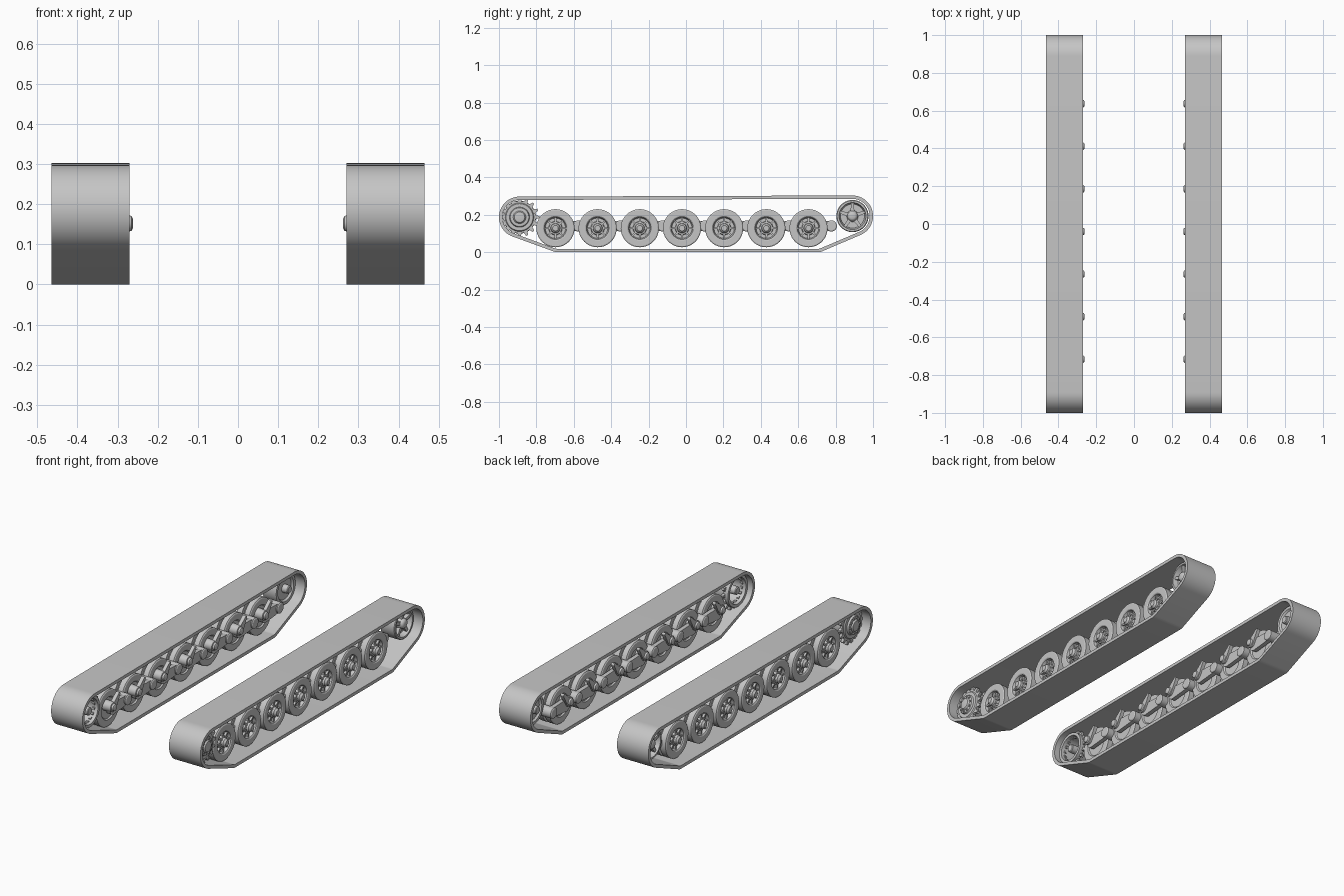
import bpy, bmesh
from math import sin, cos, pi, radians
from mathutils import Matrix, Vector
from mathutils.geometry import convex_hull_2d

cube = bpy.data.objects.get("Cube")
if cube:
    bpy.data.objects.remove(cube, do_unlink=True)

GREY = (0.56, 0.56, 0.56, 1)
metal = bpy.data.materials.new("light_grey_metal")
metal.use_nodes = True
metal.diffuse_color = GREY
metal.node_tree.nodes["Principled BSDF"].inputs["Base Color"].default_value = GREY
parts = []


def polar(r, a, cy=0, cz=0):
    return (cy + r * cos(a), cz + r * sin(a))


def loft(bm, rings, closed=False):
    """Bridge rings of (x, y, z) points, capping the ends unless closed."""
    rows = [[bm.verts.new(p) for p in ring] for ring in rings]
    n = len(rows[0])
    pairs = list(zip(rows, rows[1:])) + ([(rows[-1], rows[0])] if closed else [])
    for a, b in pairs:
        for i in range(n):
            j = (i + 1) % n
            bm.faces.new((a[i], a[j], b[j], b[i]))
    if not closed:
        bm.faces.new(rows[0])
        bm.faces.new(rows[-1])


def prism(bm, outline, x0, x1):
    loft(bm, [[(x, y, z) for y, z in outline] for x in (x0, x1)])


def lathe(bm, profile, n=40, cy=0, cz=0, closed=False):
    """Turn (x, radius) pairs around an axle along x."""
    loft(bm, [[(x, *polar(r, 2 * pi * i / n, cy, cz)) for i in range(n)]
              for x, r in profile], closed)


def hull(circles, n=20):
    pts = [Vector(polar(r, 2 * pi * i / n, y, z)) for y, z, r in circles for i in range(n)]
    return [pts[i] for i in convex_hull_2d(pts)]


def spokes(bm, count, r0, r1, w0, w1, x0, x1):
    for k in range(count):
        a = pi / 2 + 2 * pi * k / count
        d, t = Vector((cos(a), sin(a))), Vector((-sin(a), cos(a)))
        prism(bm, [d * r0 - t * w0, d * r1 - t * w1, d * r1 + t * w1, d * r0 + t * w0], x0, x1)


def bolts(bm, count, radius, size, x0, x1):
    for k in range(count):
        cy, cz = polar(radius, 2 * pi * k / count)
        lathe(bm, [(x0, size), (x1, size)], 8, cy, cz)


def place(name, bm, spots):
    """Put the part at each (y, z), on the left track and mirrored on the right."""
    bmesh.ops.recalc_face_normals(bm, faces=bm.faces)
    left = bpy.data.meshes.new("left_" + name)
    bm.to_mesh(left)
    bm.free()
    left.materials.append(metal)
    right = left.copy()
    right.name = "right_" + name
    right.transform(Matrix.Scale(-1, 4, (1, 0, 0)))
    right.flip_normals()
    for mesh in (left, right):
        for y, z in spots:
            ob = bpy.data.objects.new(mesh.name, mesh)
            ob.location = (0, y, z)
            bpy.context.collection.objects.link(ob)
            parts.append(ob)


SPROCKET, IDLER = (-0.89, 0.187), (0.89, 0.193)
WHEELS = [(-0.698 + 0.2255 * i, 0.128) for i in range(7)]

# Track belt: one tangent loop of arcs, with inner and outer skins
arcs = [(*SPROCKET, 0.11, 90, 250, 24), (-0.689, 0.05, 0.05, 250, 270, 4),
        (0.707, 0.05, 0.05, 270, 293, 4), (*IDLER, 0.11, 293, 450, 24)]


def belt_ring(x, inset):
    return [(x, *polar(r - inset, radians(a0 + (a1 - a0) * i / n), cy, cz))
            for cy, cz, r, a0, a1, n in arcs for i in range(n + 1)]


bm = bmesh.new()
loft(bm, [belt_ring(0.27, 0), belt_ring(0.465, 0),
          belt_ring(0.465, 0.018), belt_ring(0.27, 0.018)], closed=True)
place("track_belt", bm, [(0, 0)])

# Road wheels: twin tyres with a groove, recessed web, ribs, hub and bolts
bm = bmesh.new()
lathe(bm, [(0.325, 0.058), (0.318, 0.064), (0.318, 0.096), (0.322, 0.102), (0.352, 0.102),
           (0.352, 0.08), (0.368, 0.08), (0.368, 0.102), (0.402, 0.102), (0.406, 0.096),
           (0.406, 0.066), (0.402, 0.06), (0.385, 0.054)])
lathe(bm, [(0.38, 0.038), (0.398, 0.034), (0.4, 0.026), (0.412, 0.024),
           (0.416, 0.018), (0.422, 0.015)], 24)
spokes(bm, 8, 0.025, 0.058, 0.006, 0.004, 0.38, 0.397)
bolts(bm, 8, 0.03, 0.003, 0.395, 0.404)
place("road_wheel", bm, WHEELS)

# Drive sprocket: two toothed rings on a drum that is hollow on the inner side
bm = bmesh.new()
TEETH = 16
teeth = [polar(r, 2 * pi * (k + f) / TEETH) for k in range(TEETH)
         for r, f in ((0.086, -0.32), (0.106, -0.13), (0.106, 0.13), (0.086, 0.32))]
prism(bm, teeth, 0.396, 0.412)
drum = [(0.385, 0.0005), (0.385, 0.066), (0.3, 0.072), (0.3, 0.088), (0.318, 0.088),
        (0.322, 0.078), (0.41, 0.078), (0.418, 0.072), (0.418, 0.0005)]
lathe(bm, drum)
tooth_rim = [[(x, y * k, z * k) for y, z in teeth]
             for x, k in ((0.318, 1), (0.332, 1), (0.332, 0.75), (0.318, 0.75))]
loft(bm, tooth_rim, closed=True)
lathe(bm, [(0.415, 0.055), (0.428, 0.05), (0.43, 0.034), (0.438, 0.028), (0.44, 0.018)], 28)
bolts(bm, 10, 0.042, 0.005, 0.426, 0.435)
place("drive_sprocket", bm, [SPROCKET])

# Idler: dished rim with five spokes and a hub
bm = bmesh.new()
lathe(bm, [(0.335, 0.062), (0.325, 0.07), (0.325, 0.086), (0.41, 0.086),
           (0.414, 0.082), (0.414, 0.072), (0.385, 0.064)])
spokes(bm, 5, 0.015, 0.074, 0.011, 0.007, 0.38, 0.405)
lathe(bm, [(0.38, 0.032), (0.41, 0.027), (0.418, 0.022), (0.422, 0.014)], 24)
place("idler_wheel", bm, [IDLER])

# Swing arms: pivot tube, tapered arm, axle boss and bump stop
bm = bmesh.new()
lathe(bm, [(0.276, 0.024), (0.28, 0.03), (0.375, 0.03), (0.379, 0.024)], 24, 0.122, 0.012)
prism(bm, hull([(0.122, 0.012, 0.026), (0, 0.008, 0.034)]), 0.286, 0.31)
lathe(bm, [(0.262, 0.012), (0.265, 0.018), (0.274, 0.021), (0.276, 0.027), (0.33, 0.03)],
      20, -0.018, 0.024)
prism(bm, hull([(-0.005, 0.03, 0.02), (0.035, 0.08, 0.008)]), 0.274, 0.295)
place("swing_arm", bm, WHEELS)

# Axles tying the end wheels to the inner side
bm = bmesh.new()
lathe(bm, [(0.3, 0.018), (0.304, 0.022), (0.4, 0.026)], 20)
place("end_axle", bm, [SPROCKET, IDLER])

# Smooth curves with sharp edges kept
bpy.ops.object.select_all(action='DESELECT')
for ob in parts:
    ob.select_set(True)
bpy.context.view_layer.objects.active = parts[0]
bpy.ops.object.shade_smooth_by_angle(angle=radians(32))
